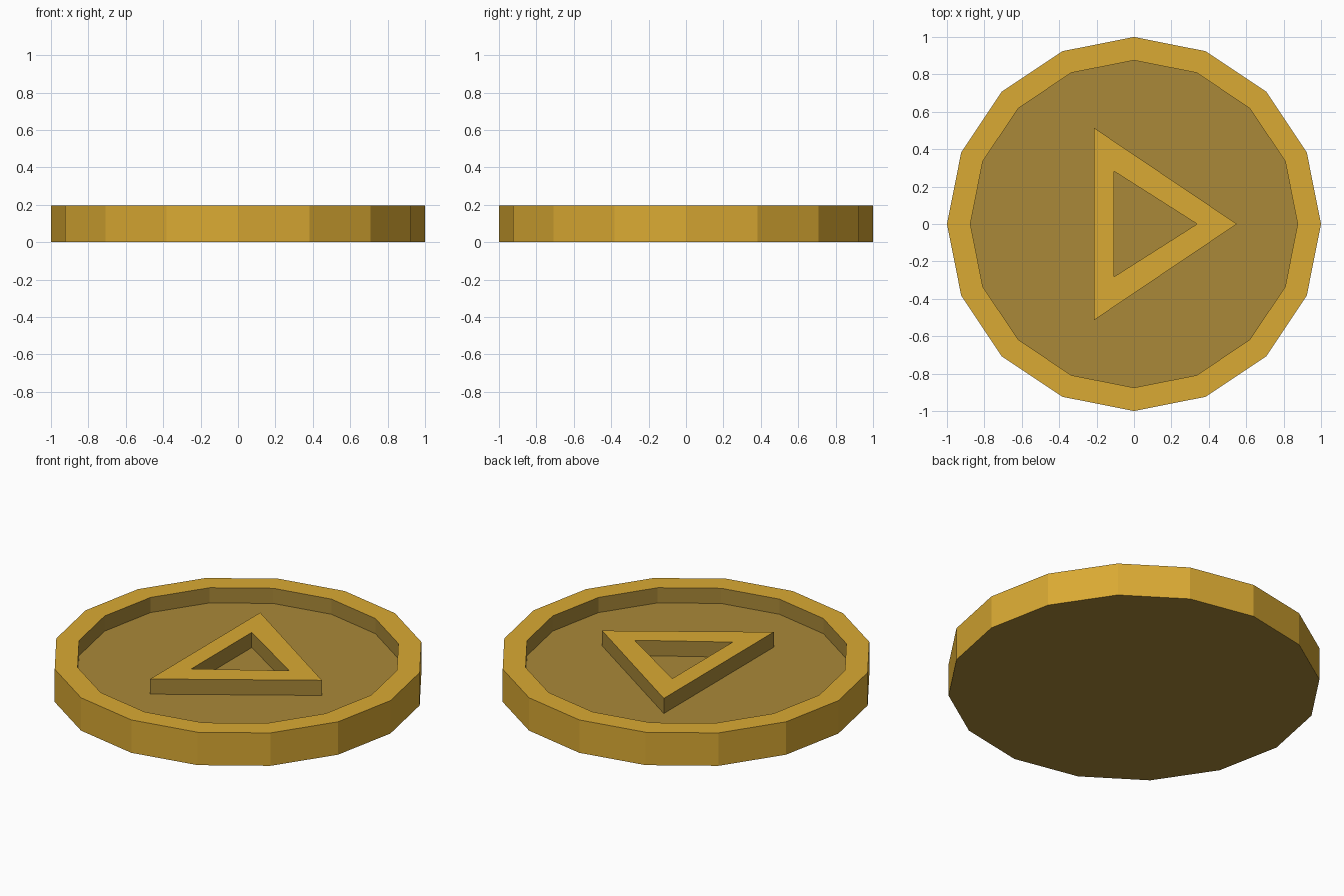
import bpy
import bmesh
from math import cos, sin, tau

cube = bpy.data.objects.get("Cube")
if cube:
    bpy.data.objects.remove(cube, do_unlink=True)

SIDES, TOP, FLOOR = 16, 0.195, 0.105


def material(name, colour):
    mat = bpy.data.materials.new(name)
    mat.use_nodes = True
    mat.diffuse_color = colour
    bsdf = mat.node_tree.nodes["Principled BSDF"]
    bsdf.inputs["Base Color"].default_value = colour
    bsdf.inputs["Roughness"].default_value = 0.6
    return mat


gold = material("bright gold", (0.70, 0.40, 0.033, 1))
bronze = material("dark bronze", (0.40, 0.25, 0.040, 1))


def circle(radius):
    return [(radius * cos(tau * i / SIDES), radius * sin(tau * i / SIDES))
            for i in range(SIDES)]


def build(name, rings, band_materials, cap_ends):
    """Bridge successive (outline, height) rings into bands of quads."""
    bm = bmesh.new()
    loops = [[bm.verts.new((x, y, z)) for x, y in outline] for outline, z in rings]
    for low, high, index in zip(loops, loops[1:], band_materials):
        n = len(low)
        for i in range(n):
            j = (i + 1) % n
            face = bm.faces.new((low[i], low[j], high[j], high[i]))
            face.material_index = index
    if cap_ends:
        bm.faces.new(loops[0][::-1]).material_index = 1
        bm.faces.new(loops[-1]).material_index = 1
    mesh = bpy.data.meshes.new(name)
    bm.to_mesh(mesh)
    bm.free()
    mesh.materials.append(gold)
    mesh.materials.append(bronze)
    obj = bpy.data.objects.new(name, mesh)
    bpy.context.collection.objects.link(obj)
    return obj


# Coin: gold edge and rim, bronze recess and underside
outer, inner = circle(1.0), circle(0.875)
build("coin_body", [(outer, 0), (outer, TOP), (inner, TOP), (inner, FLOOR)],
      (0, 0, 1), True)

# Raised triangular frame: gold top, bronze walls
big = [(0.55, 0), (-0.215, 0.515), (-0.215, -0.515)]
small = [(0.337, 0), (-0.108, 0.283), (-0.108, -0.283)]
build("triangle_frame", [(big, FLOOR), (big, TOP), (small, TOP), (small, FLOOR)],
      (1, 0, 1), False)
